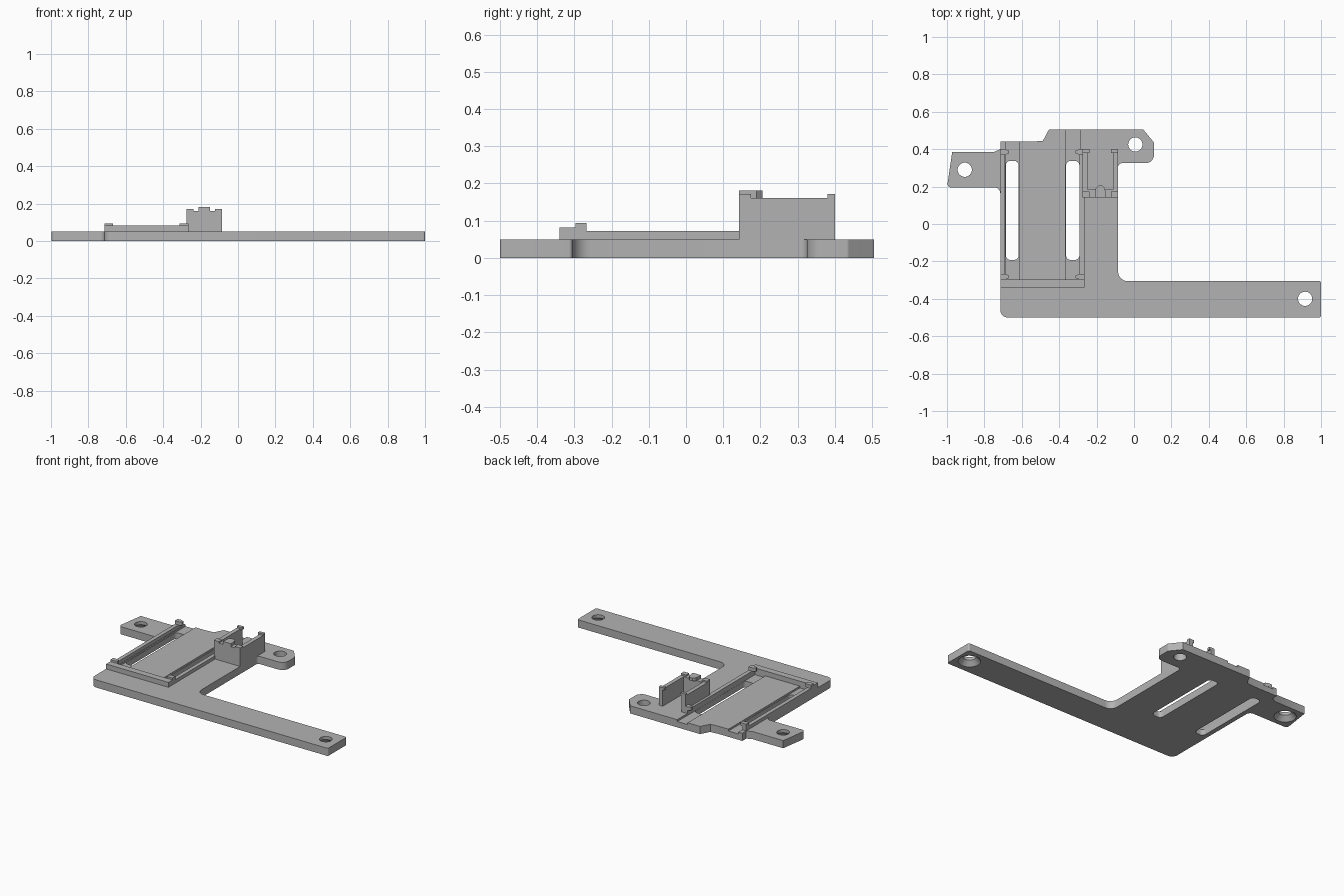
import bpy, bmesh, math
from mathutils import Vector

cube = bpy.data.objects.get("Cube")
if cube:
    bpy.data.objects.remove(cube)

grey = bpy.data.materials.new("matte grey")
grey.use_nodes = True
GREY = (0.45, 0.45, 0.45, 1)
grey.diffuse_color = GREY
grey.node_tree.nodes["Principled BSDF"].inputs["Base Color"].default_value = GREY


def fillet(corners, steps=8):
    """Turn (x, y, radius) corners into an outline with true round arcs."""
    out = []
    n = len(corners)
    for i, (x, y, r) in enumerate(corners):
        p = Vector((x, y))
        if r == 0:
            out.append(p)
            continue
        a = (Vector(corners[i - 1][:2]) - p).normalized()
        b = (Vector(corners[(i + 1) % n][:2]) - p).normalized()
        half = a.angle(b) / 2
        centre = p + (a + b).normalized() * r / math.sin(half)
        start = p + a * r / math.tan(half) - centre
        end = p + b * r / math.tan(half) - centre
        sweep = start.angle_signed(end)
        for k in range(steps + 1):
            t = -sweep * k / steps
            c, s = math.cos(t), math.sin(t)
            out.append(centre + Vector((start.x * c - start.y * s,
                                        start.x * s + start.y * c)))
    return out


def finish(name, bm):
    bmesh.ops.recalc_face_normals(bm, faces=bm.faces)
    mesh = bpy.data.meshes.new(name)
    bm.to_mesh(mesh)
    bm.free()
    mesh.materials.append(grey)
    obj = bpy.data.objects.new(name, mesh)
    bpy.context.collection.objects.link(obj)
    return obj


def prism(name, outline, z0, z1):
    bm = bmesh.new()
    face = bm.faces.new([bm.verts.new((p[0], p[1], z0)) for p in outline])
    top = bmesh.ops.extrude_face_region(bm, geom=[face])["geom"]
    bmesh.ops.translate(bm, vec=(0, 0, z1 - z0),
                        verts=[v for v in top if isinstance(v, bmesh.types.BMVert)])
    return finish(name, bm)


def box(name, x0, x1, y0, y1, z0, z1, r=0):
    return prism(name, fillet([(x0, y0, r), (x1, y0, r), (x1, y1, r), (x0, y1, r)]), z0, z1)


def cone(name, x, y, z0, z1, r0, r1):
    bm = bmesh.new()
    bmesh.ops.create_cone(bm, cap_ends=True, segments=40, radius1=r0, radius2=r1, depth=z1 - z0)
    bmesh.ops.translate(bm, vec=(x, y, (z0 + z1) / 2), verts=bm.verts)
    return finish(name, bm)


def cut(target, cutter):
    mod = target.modifiers.new("cut", "BOOLEAN")
    mod.operation, mod.solver, mod.object = "DIFFERENCE", "EXACT", cutter
    bpy.context.view_layer.update()
    done = target.evaluated_get(bpy.context.evaluated_depsgraph_get())
    mesh = bpy.data.meshes.new_from_object(done)
    target.modifiers.clear()
    target.data = mesh
    bpy.data.objects.remove(cutter)


# Base plate with its long arm and two mounting ears
T = 0.05
base = prism("base_plate", fillet([
    (-0.715, -0.5, 0.04), (1, -0.5, 0.01), (1, -0.305, 0.01), (-0.085, -0.305, 0.05),
    (-0.085, 0.325, 0.02), (0.107, 0.325, 0.045), (0.107, 0.435, 0.01), (0.05, 0.505, 0),
    (-0.455, 0.505, 0), (-0.487, 0.445, 0), (-0.55, 0.44, 0), (-0.715, 0.44, 0),
    (-0.715, 0.4, 0), (-0.75, 0.385, 0), (-0.972, 0.385, 0), (-1, 0.195, 0.02),
    (-0.715, 0.195, 0.03)]), 0, T)

# Shallow channels with through slots in them
for x0, x1, back in ((-0.687, -0.615, 0.6), (-0.365, -0.29, 0.6)):
    cut(base, box("channel_cutter", x0, x1, -0.297, back, T - 0.012, 0.1))
    cut(base, box("slot_cutter", x0 + 0.002, x1 - 0.002, -0.192, 0.338, -0.1, 0.1, 0.025))

# Screw holes, the outer two countersunk underneath
for x, y, sunk in ((-0.905, 0.29, True), (0.007, 0.425, False), (0.915, -0.4, True)):
    cut(base, cone("hole_cutter", x, y, -0.1, 0.1, 0.038, 0.038))
    if sunk:
        cut(base, cone("sink_cutter", x, y, -0.01, 0.032, 0.075, 0.036))

# Tray: front wall, side rails and snap clips
box("tray_front_wall", -0.715, -0.265, -0.34, -0.297, T - 0.005, 0.082)
MID = -0.49
for side, label in ((-1, "right"), (1, "left")):
    outer, inner = MID + side * 0.225, MID + side * 0.199
    box("tray_rail_" + label, min(outer, inner), max(outer, inner), -0.3, 0.4, T - 0.02, 0.072)
    for y, end in ((-0.282, "front"), (0.385, "back")):
        tip = MID + side * 0.178
        prism(f"tray_clip_{end}_{label}", [
            (outer, y - 0.015), (inner, y - 0.015), (tip, y - 0.007),
            (tip, y + 0.007), (inner, y + 0.015), (outer, y + 0.015)], 0.071, 0.094)

# Connector holder: front wall, side walls, catches
box("holder_front_wall", -0.275, -0.085, 0.143, 0.185, T - 0.005, 0.161)
CX = -0.18
for side, label in ((-1, "right"), (1, "left")):
    outer, inner, tip = (CX + side * d for d in (0.095, 0.068, 0.058))
    box("holder_wall_" + label, min(outer, inner), max(outer, inner), 0.18, 0.4, T - 0.02, 0.161)
    box("holder_back_clip_" + label, min(outer, tip), max(outer, tip), 0.38, 0.4, 0.155, 0.172)
    box("holder_front_clip_" + label, min(outer, tip), max(outer, tip), 0.143, 0.175, 0.16, 0.171)
prism("holder_catch", [
    (CX - 0.03, 0.143), (CX + 0.03, 0.143), (CX + 0.025, 0.19),
    (CX + 0.01, 0.205), (CX - 0.01, 0.205), (CX - 0.025, 0.19)], 0.16, 0.181)

# Smooth the rounded corners and keep the hard edges
for obj in bpy.context.scene.objects:
    obj.select_set(obj.type == "MESH")
bpy.context.view_layer.objects.active = base
bpy.ops.object.shade_smooth_by_angle(angle=math.radians(25))
